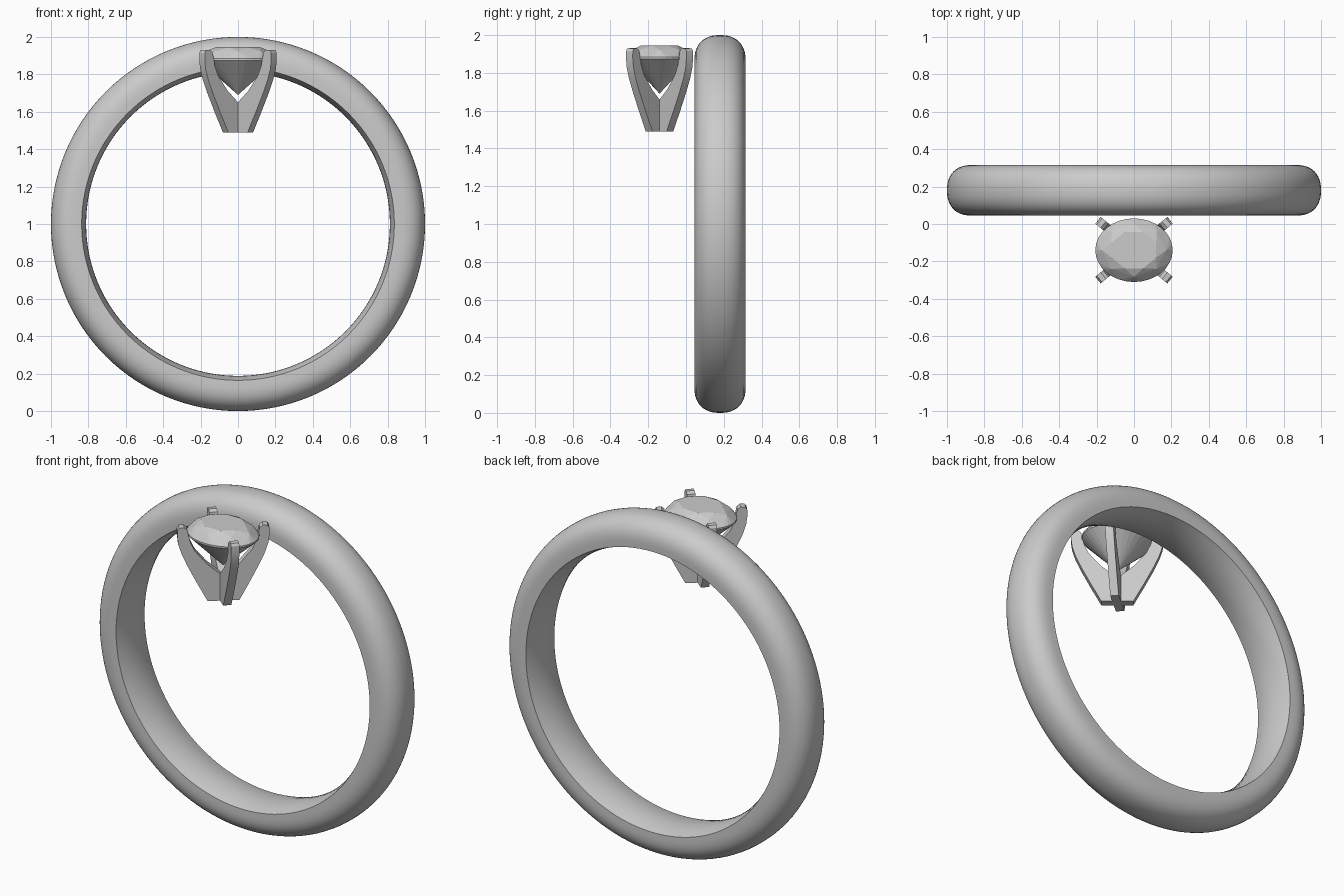
import bpy, bmesh, math
from mathutils import Vector

if "Cube" in bpy.data.objects:
    bpy.data.objects.remove(bpy.data.objects["Cube"])

STONE_Y = -0.14
BAND_Y = 0.18


def finish(name, bm, smooth=None):
    bmesh.ops.recalc_face_normals(bm, faces=bm.faces)
    me = bpy.data.meshes.new(name)
    bm.to_mesh(me)
    bm.free()
    ob = bpy.data.objects.new(name, me)
    bpy.context.collection.objects.link(ob)
    if smooth:
        bpy.ops.object.select_all(action='DESELECT')
        ob.select_set(True)
        bpy.context.view_layer.objects.active = ob
        bpy.ops.object.shade_smooth_by_angle(angle=math.radians(smooth))
    return ob


# Band: domed outside, gently convex inside, revolved about the y axis
def band():
    prof = []
    for i in range(25):
        t = math.pi * i / 24
        c, s = math.cos(t), math.sin(t)
        y = 0.135 * math.copysign(abs(c) ** (2 / 2.3), c)
        prof.append((0.87 + 0.13 * max(s, 0) ** (2 / 2.3), y))
    for i in range(9):
        u = -1 + i / 4
        prof.append((0.812 + 0.024 * u * u, 0.134 * u))
    bm = bmesh.new()
    n = 128
    rings = []
    for k in range(n):
        a = 2 * math.pi * k / n
        rings.append([bm.verts.new((r * math.cos(a), BAND_Y + y, 1 + r * math.sin(a)))
                      for r, y in prof])
    m = len(prof)
    for k in range(n):
        p, q = rings[k], rings[(k + 1) % n]
        for j in range(m):
            bm.faces.new((p[j], p[(j + 1) % m], q[(j + 1) % m], q[j]))
    finish("band", bm, 35)


# Oval faceted stone: hull of table, crown, girdle and culet points
def stone():
    bm = bmesh.new()

    def ring(n, scale, z, offset=0.0):
        for k in range(n):
            a = 2 * math.pi * (k + offset) / n
            bm.verts.new((0.207 * scale * math.cos(a),
                          STONE_Y + 0.17 * scale * math.sin(a), z))
    ring(8, 0.62, 1.945, 0.5)
    ring(8, 0.83, 1.924)
    ring(32, 1.0, 1.884)
    ring(32, 1.0, 1.874)
    bm.verts.new((0, STONE_Y, 1.69))
    bmesh.ops.convex_hull(bm, input=bm.verts[:])
    finish("stone", bm)


# Prong: side profile (radius, height) given thickness, meeting on the axis
PRONG = [(0, 1.49), (0.086, 1.49), (0.144, 1.60), (0.194, 1.70), (0.225, 1.77),
         (0.244, 1.83), (0.25, 1.88), (0.249, 1.915), (0.24, 1.929), (0.213, 1.931),
         (0.196, 1.918), (0.19, 1.89), (0.178, 1.84), (0.155, 1.79), (0.09, 1.712),
         (0.018, 1.65), (0, 1.635)]


def prong(name, sx, sy, half=0.023):
    d = Vector((0.77 * sx, 0.64 * sy, 0))
    t = Vector((-d.y, d.x, 0)) * half
    bm = bmesh.new()
    base = Vector((0, STONE_Y, 0))
    a, b = [[bm.verts.new(base + d * r + t * s + Vector((0, 0, z))) for r, z in PRONG]
            for s in (-1, 1)]
    bm.faces.new(a)
    bm.faces.new(b[::-1])
    n = len(PRONG)
    for i in range(n):
        j = (i + 1) % n
        bm.faces.new((a[i], b[i], b[j], a[j]))
    finish(name, bm, 30)


band()
stone()
for side, sx in (("left", -1), ("right", 1)):
    for end, sy in (("front", -1), ("back", 1)):
        prong(f"{end}_{side}_prong", sx, sy)
